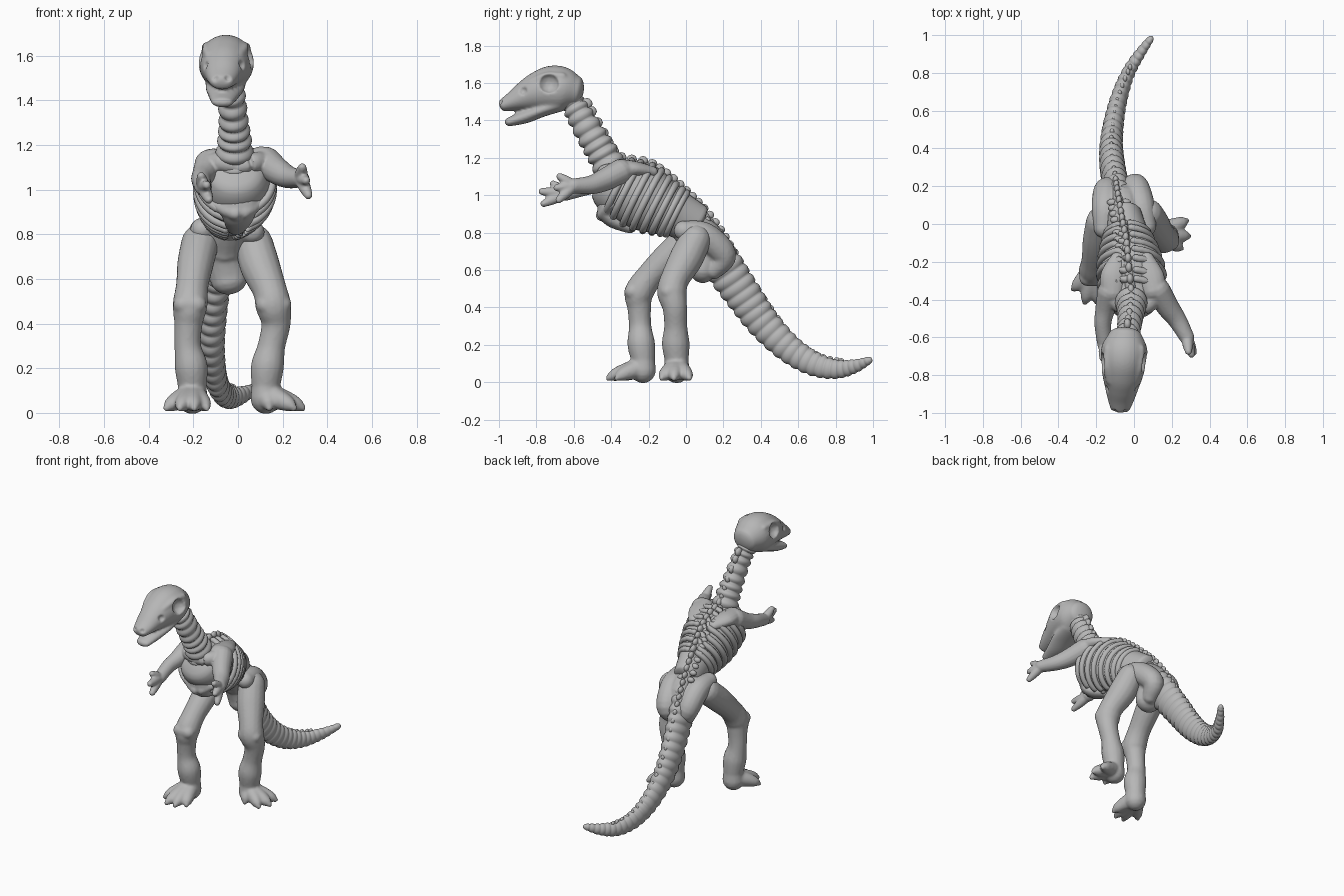
import bpy, bmesh, math
from mathutils import Vector, Matrix

cube = bpy.data.objects.get("Cube")
if cube:
    bpy.data.objects.remove(cube, do_unlink=True)

bone = bpy.data.materials.new("bone_grey")
GREY = (0.47, 0.47, 0.47, 1.0)
bone.diffuse_color = GREY
bone.use_nodes = True
bone.node_tree.nodes["Principled BSDF"].inputs["Base Color"].default_value = GREY


def spline(pts, n):
    """Catmull-Rom samples through points of any dimension."""
    out, last = [], len(pts) - 1
    for k in range(n + 1):
        u = k / n * last
        i = min(int(u), last - 1)
        t = u - i
        a, b, c, d = (pts[min(max(j, 0), last)] for j in (i - 1, i, i + 1, i + 2))
        out.append([0.5 * (2 * q + (r - p) * t + (2 * p - 5 * q + 4 * r - s) * t * t
                    + (3 * q - p - 3 * r + s) * t ** 3) for p, q, r, s in zip(a, b, c, d)])
    return out


def loft(bm, pts, n=20, sides=16, ridges=0, depth=0.0, cap=1.0):
    """Tube through (x, y, z, half width[, half height]) with rounded ends."""
    path = spline([tuple(p) if len(p) == 5 else tuple(p) + (p[3],) for p in pts], n)
    rings = []
    for i, p in enumerate(path):
        c = Vector(p[:3])
        t = (Vector(path[min(i + 1, n)][:3]) - Vector(path[max(i - 1, 0)][:3])).normalized()
        ref = Vector((1, 0, 0)) if abs(t.x) < 0.93 else Vector((0, 0, 1))
        s = (ref - t * ref.dot(t)).normalized()
        f = 1 + depth * (abs(math.sin(math.pi * ridges * i / n)) - 0.7)
        rings.append((c, t, s, t.cross(s), p[3] * f, p[4] * f))

    def ends(ring, sign):
        c, t, s, u, w, h = ring
        r = min(w, h) * cap * sign
        return [(c + t * r * math.sin(a), t, s, u, w * math.cos(a), h * math.cos(a))
                for a in (0.4, 0.8, 1.15, 1.45)]
    rings = ends(rings[0], -1)[::-1] + rings + ends(rings[-1], 1)
    loops = []
    for c, t, s, u, w, h in rings:
        loops.append([bm.verts.new(c + s * w * math.cos(2 * math.pi * k / sides)
                                   + u * h * math.sin(2 * math.pi * k / sides)) for k in range(sides)])
    for a, b in zip(loops, loops[1:]):
        for k in range(sides):
            m = (k + 1) % sides
            bm.faces.new((a[k], a[m], b[m], b[k]))
    bm.faces.new(loops[0][::-1])
    bm.faces.new(loops[-1])


def ball(bm, pos, radius, scale=(1, 1, 1)):
    mat = Matrix.Translation(pos) @ Matrix.Diagonal((*scale, 1))
    bmesh.ops.create_icosphere(bm, subdivisions=2, radius=radius, matrix=mat)


def finish(bm, name):
    bmesh.ops.recalc_face_normals(bm, faces=bm.faces[:])
    mesh = bpy.data.meshes.new(name)
    bm.to_mesh(mesh)
    bm.free()
    mesh.materials.append(bone)
    mesh.shade_smooth()
    obj = bpy.data.objects.new(name, mesh)
    bpy.context.collection.objects.link(obj)
    return obj


def remesh(obj, size):
    mod = obj.modifiers.new("Fuse", 'REMESH')
    mod.mode = 'VOXEL'
    mod.voxel_size = size
    mod.use_smooth_shade = True


def soften(obj, iterations):
    mod = obj.modifiers.new("Soften", 'SMOOTH')
    mod.factor = 0.5
    mod.iterations = iterations


def fused(name, chains, size=0.009, iterations=4):
    """Several tubes melted into one sculpted part."""
    bm = bmesh.new()
    for chain in chains:
        loft(bm, chain, n=6 * (len(chain) - 1))
    obj = finish(bm, name)
    remesh(obj, size)
    soften(obj, iterations)
    return obj


# Neck, tail: tubes ringed by vertebrae
bm = bmesh.new()
loft(bm, [(-.045, -.61, 1.50, .06), (-.03, -.57, 1.43, .06, .07), (-.02, -.50, 1.31, .064, .078),
          (-.015, -.44, 1.21, .075, .084), (-.015, -.38, 1.10, .09)], n=72, sides=24, ridges=9, depth=.22)
finish(bm, "neck")
bm = bmesh.new()
loft(bm, [(-.07, .10, .77, .07, .10), (-.095, .20, .62, .068, .105), (-.115, .31, .46, .066, .097),
          (-.12, .42, .31, .060, .087), (-.105, .55, .18, .052, .075), (-.075, .68, .10, .044, .065),
          (-.03, .80, .07, .036, .051), (.03, .90, .085, .028, .037), (.088, .98, .118, .018, .02)],
     n=208, sides=24, ridges=26, depth=.12)
finish(bm, "tail")

# Torso core
torso = [(-.01, -.42, 1.08, .13, .13), (-.01, -.36, 1.04, .16, .16), (-.015, -.24, .99, .165, .18),
         (-.025, -.13, .935, .14, .15), (-.035, -.05, .90, .11, .125), (-.05, .05, .84, .09, .115)]
bm = bmesh.new()
loft(bm, torso, n=30, sides=32, cap=.3)
finish(bm, "torso")

# Ribs: arcs hugging the torso on both sides, leaning forward at the bottom
bm = bmesh.new()
for x, y, z, w, h in spline(torso[1:5], 7):
    for side in (-1, 1):
        arc = []
        for k in range(9):
            a = math.radians(8 + 158 * k / 8)
            up = math.cos(a)
            arc.append((x + side * w * 1.02 * math.sin(a), y + h * (.45 * up - .06 * math.sin(a)),
                        z + h * .9 * up, .019))
        loft(bm, arc, n=24, sides=10)
finish(bm, "ribs")

# Breastbone plate
fused("breastbone", [[(0, -.42, 1.04, .08, .035), (0, -.435, .93, .085, .04), (0, -.40, .87, .07, .04),
                      (-.01, -.30, .825, .04, .03)],
                     [(-.13, -.40, .95, .025), (0, -.455, .89, .03), (.11, -.40, .95, .025)]])

# Spine from the back of the neck to the tail: a ridge carrying knobs
ridge = [(-.035, -.53, 1.49), (-.02, -.447, 1.34), (-.015, -.36, 1.21), (-.03, -.20, 1.175), (-.04, -.09, 1.105),
         (-.06, .01, 1.015), (-.075, .10, .925), (-.09, .185, .815), (-.10, .255, .70), (-.115, .34, .56),
         (-.12, .435, .415), (-.11, .537, .275), (-.095, .627, .187), (-.06, .738, .132), (-.02, .83, .113)]
bm = bmesh.new()
loft(bm, [(x, y - .02, z - .03, .03, .035) for x, y, z in ridge[1:10]], n=48)
finish(bm, "spine")
bm = bmesh.new()
for i, p in enumerate(spline(ridge, 40)):
    ball(bm, p, .027 - .012 * i / 40, (.75, 1.15, 1.1))
    if 10 <= i <= 18:
        for side in (-1, 1):
            ball(bm, (p[0] + side * .035, p[1] - .012, p[2] - .028), .022, (1.3, .9, .9))
finish(bm, "spine_knobs")

# Pelvis with a hip plate on each side
fused("pelvis", [
    [(-.05, .02, .82, .10), (-.06, .10, .73, .10, .12), (-.04, .09, .60, .085, .07)],
    [(-.16, -.02, .82, .055), (-.15, .09, .79, .075), (-.14, .18, .69, .07), (-.10, .15, .60, .05)],
    [(.065, -.01, .81, .055), (.035, .10, .78, .075), (.005, .20, .68, .07), (-.01, .15, .60, .05)]])


# Legs: limb, kneecap and splayed toes
def leg(name, limb, knee, toes):
    ax, ay = limb[-1][0], limb[-1][1]
    chains = [limb, knee, [(ax, ay, .14, .062), (ax, ay, .065, .07)]]
    for tx, ty in toes:
        chains.append([(ax, ay, .08, .06), (ax + (tx - ax) * .55, ay + (ty - ay) * .55, .055, .044),
                       (ax + (tx - ax) * .85, ay + (ty - ay) * .85, .036, .032), (tx, ty, .022, .016)])
    fused(name, chains)


leg("left_leg",
    [(.072, .05, .76, .085), (.098, .0, .66, .09), (.142, -.06, .55, .077), (.158, -.075, .48, .08),
     (.170, -.06, .40, .066), (.15, -.055, .30, .062), (.132, -.055, .21, .074), (.125, -.05, .13, .066)],
    [(.125, -.105, .485, .045), (.195, -.095, .485, .045)],
    [(.278, .018), (.29, -.065), (.25, -.13), (.14, -.125)])
leg("right_leg",
    [(-.17, .01, .76, .085), (-.190, -.09, .67, .082), (-.205, -.19, .57, .073), (-.215, -.25, .48, .078),
     (-.222, -.25, .40, .064), (-.225, -.245, .30, .060), (-.21, -.24, .21, .074), (-.205, -.23, .13, .066)],
    [(-.245, -.285, .485, .045), (-.185, -.285, .485, .045)],
    [(-.32, -.345), (-.26, -.415), (-.195, -.415), (-.14, -.37)])


# Arms: broad shoulder blade, collar, limb and fingers
def arm(name, side, limb, tips):
    sx, sy, sz = limb[0][:3]
    wrist = limb[-1][:3]
    chains = [limb,
              [(side * .075 - .01, -.18, 1.125, .04, .03), (side * .095 - .01, -.27, 1.14, .072, .042),
               (sx - side * .02, sy, sz + .01, .068, .06)],
              [(sx, sy, sz, .05), (side * .07, -.43, 1.12, .045), (-.005, -.44, 1.10, .035)]]
    for tip in tips:
        mid = [w + (t - w) * .6 for w, t in zip(wrist, tip)]
        chains.append([(*wrist, .031), (*mid, .027), (*tip, .019)])
    fused(name, chains, .007, 3)


arm("left_arm", 1,
    [(.125, -.35, 1.125, .068), (.18, -.44, 1.08, .06), (.23, -.51, 1.055, .05), (.28, -.60, 1.05, .04)],
    [(.288, -.675, 1.10), (.305, -.69, 1.04), (.315, -.68, .975)])
arm("right_arm", -1,
    [(-.13, -.36, 1.115, .065), (-.152, -.45, 1.07, .053), (-.165, -.53, 1.045, .045), (-.155, -.64, 1.01, .039)],
    [(-.165, -.71, 1.06), (-.14, -.77, 1.02), (-.13, -.76, .955)])


# Skull: cranium with snout, lower jaw and brows, turned slightly to one side
def hx(y):
    return -.05 + .07 * (y + .65)


bm = bmesh.new()
cranium = [(-.98, 1.48, .052, .034), (-.93, 1.50, .070, .052), (-.87, 1.525, .088, .078),
           (-.80, 1.55, .108, .105), (-.72, 1.567, .122, .125), (-.65, 1.565, .12, .118),
           (-.59, 1.555, .09, .085)]
jaw = [(-.945, 1.392, .050, .024), (-.86, 1.42, .068, .036), (-.77, 1.455, .088, .037), (-.68, 1.49, .09, .045)]
for part, cap in ((cranium, .5), (jaw, 1)):
    loft(bm, [(hx(y), y, z, w, h) for y, z, w, h in part], n=30, sides=28, cap=cap)
for side in (-1, 1):
    loft(bm, [(hx(y) + side * d, y, z, .022) for y, d, z in
              ((-.83, .066, 1.60), (-.75, .086, 1.635), (-.66, .086, 1.635))])
skull = finish(bm, "skull")

# Hollows for eye sockets, nostrils and snout openings
bm = bmesh.new()
for side in (-1, 1):
    for y, z, d, r in ((-.735, 1.60, .13, .058), (-.995, 1.50, .03, .016), (-.875, 1.56, .092, .025)):
        ball(bm, (hx(y) + side * d, y, z), r)
hollows = finish(bm, "skull_hollows")
hollows.hide_render = True
hollows.hide_viewport = True

remesh(skull, .008)
cut = skull.modifiers.new("Hollows", 'BOOLEAN')
cut.operation = 'DIFFERENCE'
cut.solver = 'EXACT'
cut.object = hollows
remesh(skull, .007)
soften(skull, 3)
